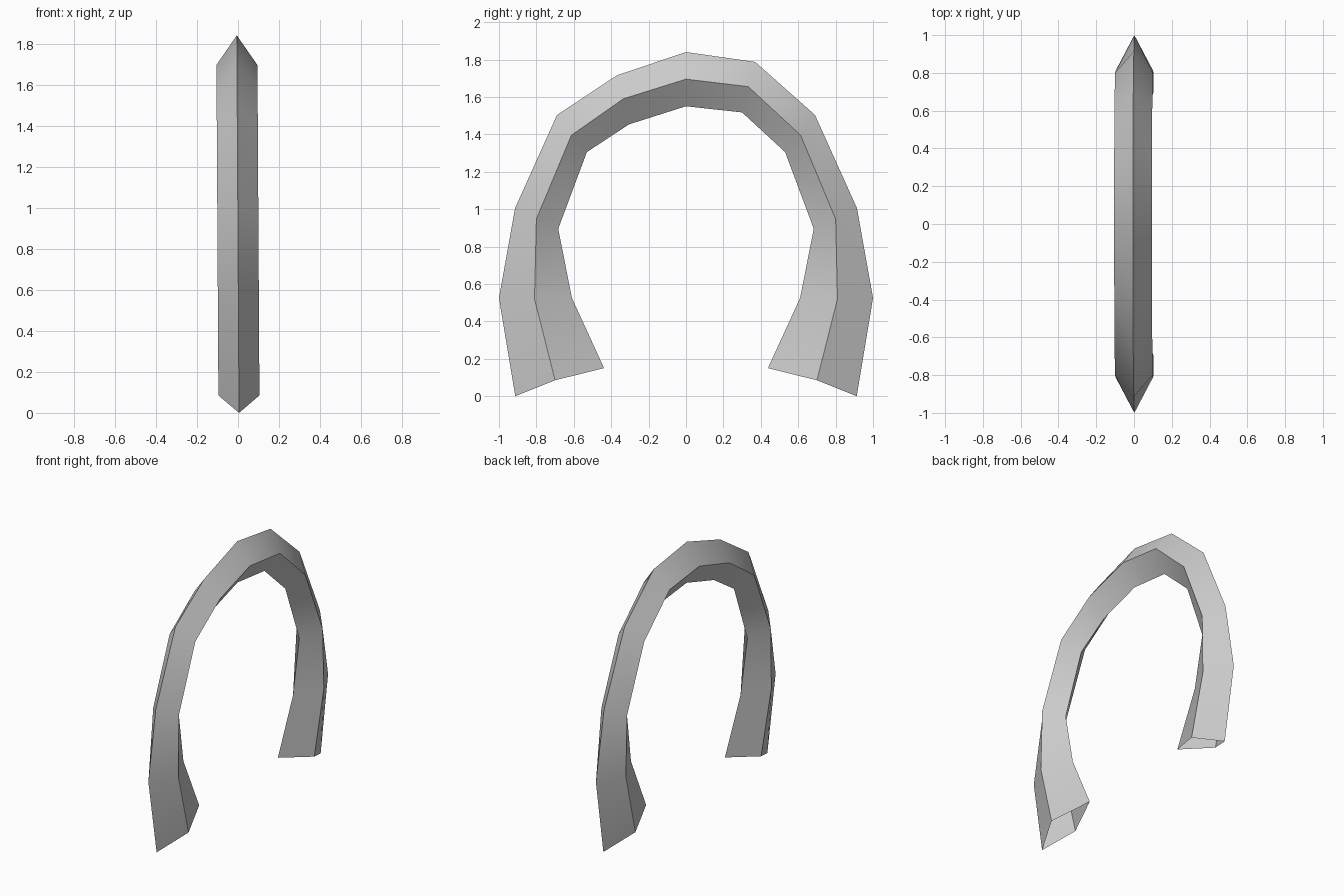
import bpy
import bmesh

if "Cube" in bpy.data.objects:
    bpy.data.objects.remove(bpy.data.objects["Cube"], do_unlink=True)

HALF_WIDTH = 0.1

# Each station holds (y, z) for the outer ridge, the side edge and the inner ridge
leg = [
    ((0.913, 0.0), (0.70, 0.085), (0.438, 0.15)),
    ((1.0, 0.525), (0.81, 0.52), (0.61, 0.525)),
    ((0.914, 1.005), (0.80, 0.947), (0.683, 0.895)),
    ((0.69, 1.503), (0.613, 1.395), (0.53, 1.305)),
]
crown = [
    ((0.37, 1.787), (0.333, 1.655), (0.30, 1.517)),
    ((0.0, 1.84), (0.0, 1.695), (0.0, 1.55)),
    ((-0.37, 1.715), (-0.335, 1.59), (-0.305, 1.453)),
]
front_leg = [tuple((-y, z) for y, z in station) for station in reversed(leg)]
stations = leg + crown + front_leg


def lean(z):
    """Slight sideways lean of the whole arch."""
    return 0.005 - 0.006 * z


# Diamond section swept along the arch, open at both feet
bm = bmesh.new()
rings = []
for outer, side, inner in stations:
    section = [(0, outer), (HALF_WIDTH, side), (0, inner), (-HALF_WIDTH, side)]
    rings.append([bm.verts.new((x + lean(z), y, z)) for x, (y, z) in section])
for a, b in zip(rings, rings[1:]):
    for i in range(4):
        j = (i + 1) % 4
        bm.faces.new((a[i], b[i], b[j], a[j]))

mesh = bpy.data.meshes.new("arch_band")
bm.to_mesh(mesh)
bm.free()
arch = bpy.data.objects.new("arch_band", mesh)
bpy.context.collection.objects.link(arch)

# Plain grey material
grey = bpy.data.materials.new("light_grey")
grey.use_nodes = True
colour = (0.6, 0.6, 0.6, 1.0)
grey.diffuse_color = colour
grey.node_tree.nodes["Principled BSDF"].inputs["Base Color"].default_value = colour
mesh.materials.append(grey)

# Smooth along the band, crisp along the ridges
bpy.ops.object.select_all(action="DESELECT")
arch.select_set(True)
bpy.context.view_layer.objects.active = arch
bpy.ops.object.shade_smooth_by_angle(angle=0.52)
